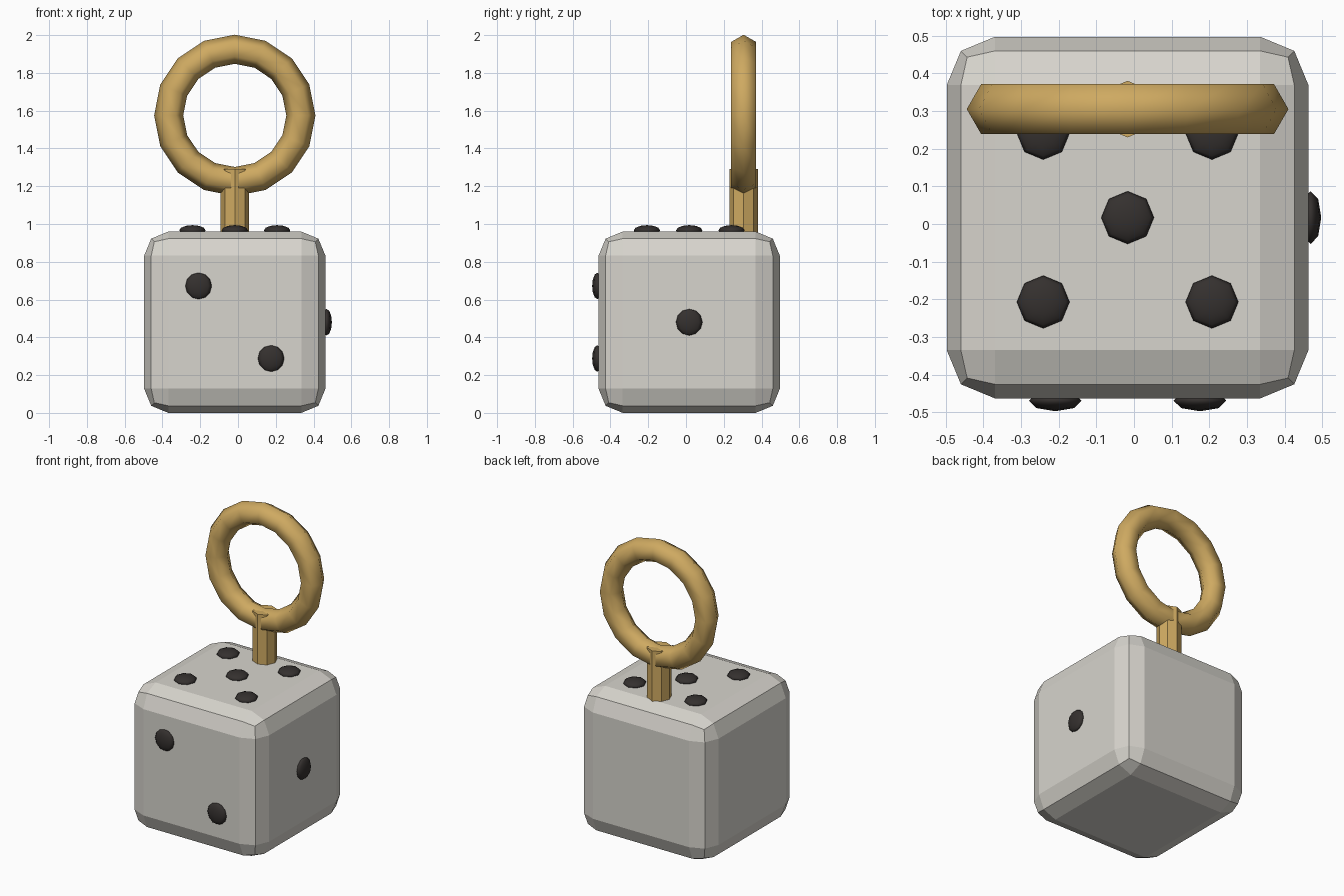
import bpy
from math import pi

if "Cube" in bpy.data.objects:
    bpy.data.objects.remove(bpy.data.objects["Cube"])

CX, CY, HALF = -0.017, 0.017, 0.48
RING_Y = 0.305


def material(name, color):
    m = bpy.data.materials.new(name)
    m.diffuse_color = (*color, 1)
    m.use_nodes = True
    m.node_tree.nodes["Principled BSDF"].inputs["Base Color"].default_value = m.diffuse_color
    return m


ivory = material("ivory", (0.68, 0.66, 0.61))
black = material("black", (0.035, 0.03, 0.028))
gold = material("gold", (0.62, 0.40, 0.12))


def finish(name, mat, smooth=False):
    ob = bpy.context.object
    ob.name = name
    ob.data.materials.append(mat)
    if smooth:
        bpy.ops.object.shade_smooth()
    return ob


# Die body with two-step bevel
bpy.ops.mesh.primitive_cube_add(size=2 * HALF, location=(CX, CY, HALF))
body = finish("die_body", ivory)
bevel = body.modifiers.new("bevel", 'BEVEL')
bevel.width = 0.128
bevel.segments = 2


# Pips: flattened spheres set into the faces
def pip(name, loc, axis):
    bpy.ops.mesh.primitive_uv_sphere_add(segments=8, ring_count=6, radius=0.07, location=loc)
    ob = finish(name, black, True)
    ob.scale[axis] = 0.4


OUT = HALF + 0.006
D5, D2 = 0.224, 0.192
for dx, dy in ((0, 0), (-D5, -D5), (-D5, D5), (D5, -D5), (D5, D5)):
    pip("top_pip", (CX + dx, CY + dy, HALF + OUT), 2)
for s in (-1, 1):
    pip("front_pip", (CX + s * D2, CY - OUT, HALF - s * D2), 1)
pip("right_pip", (CX + OUT, CY, HALF), 0)

# Stem
bpy.ops.mesh.primitive_cylinder_add(vertices=8, radius=0.075, depth=0.35,
                                    location=(CX, RING_Y, 1.115))
finish("stem", gold)

# Key ring
bpy.ops.mesh.primitive_torus_add(major_segments=16, minor_segments=6, major_radius=0.35,
                                 minor_radius=0.077, location=(CX, RING_Y, 1.575),
                                 rotation=(pi / 2, 0, 0))
finish("key_ring", gold, True)
